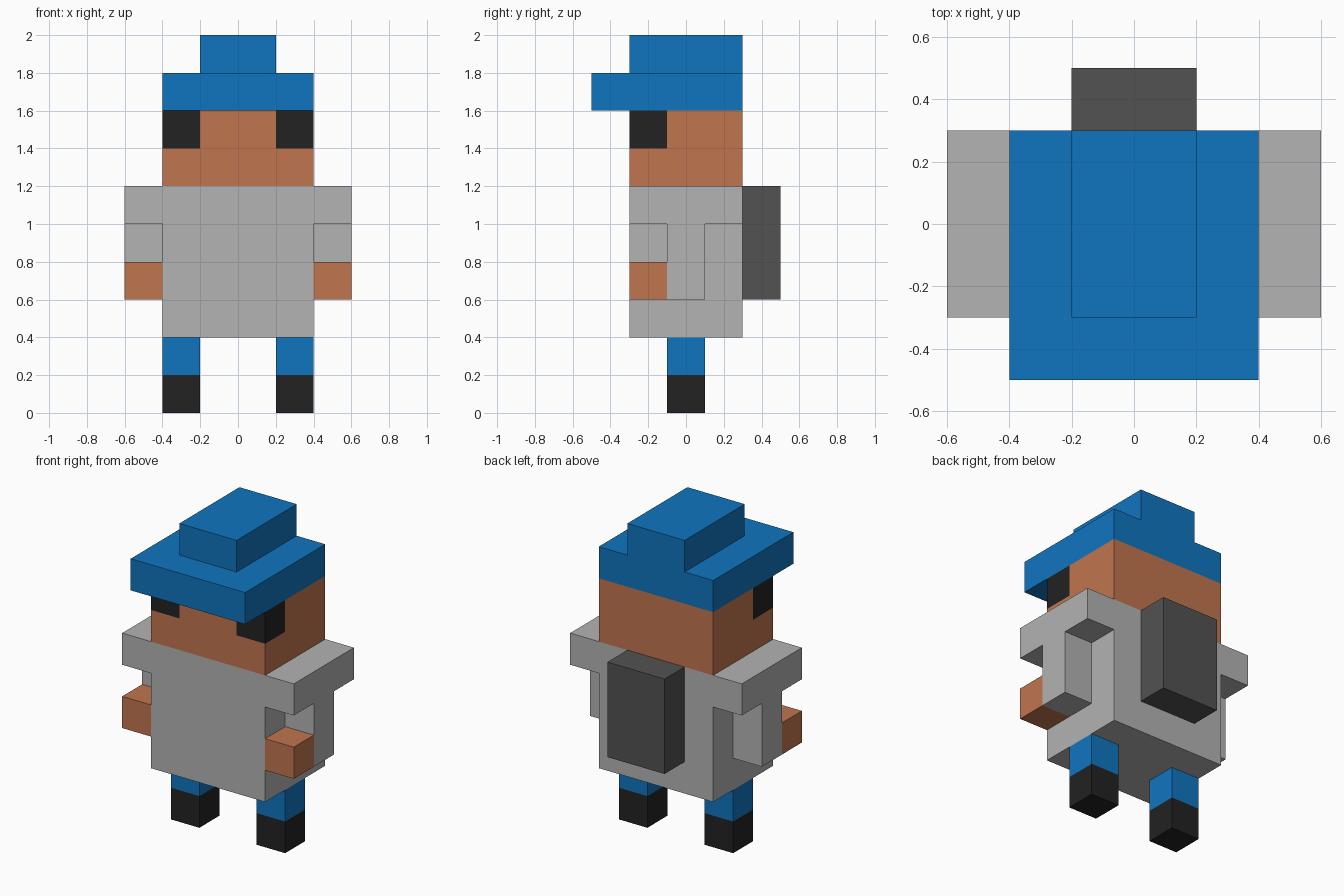
import bpy
import bmesh
from mathutils import Vector

default_cube = bpy.data.objects.get("Cube")
if default_cube:
    bpy.data.objects.remove(default_cube, do_unlink=True)


def material(name, *rgb):
    mat = bpy.data.materials.new(name)
    mat.use_nodes = True
    mat.diffuse_color = (*rgb, 1)
    mat.node_tree.nodes["Principled BSDF"].inputs["Base Color"].default_value = (*rgb, 1)
    return mat


blue = material("blue cloth", 0.005, 0.178, 0.521)
skin = material("skin", 0.527, 0.178, 0.076)
grey = material("light grey cloth", 0.451, 0.451, 0.451)
dark = material("dark grey pack", 0.084, 0.084, 0.084)
black = material("black", 0.016, 0.016, 0.016)


def block(name, low, high, mats, cuts=(), second=None, grow=None, push=()):
    """Box sliced at (axis, position) cuts; faces passing `second` take the
    second material, faces passing `grow` are extruded along each push."""
    low, high = Vector(low), Vector(high)
    bm = bmesh.new()
    bmesh.ops.create_cube(bm, size=1)
    for v in bm.verts:
        v.co = (low + high) / 2 + v.co * (high - low)
    for axis, position in cuts:
        normal = Vector((0, 0, 0))
        normal[axis] = 1
        bmesh.ops.bisect_plane(bm, geom=bm.verts[:] + bm.edges[:] + bm.faces[:],
                               plane_co=normal * position, plane_no=normal)
    for direction in push:
        direction = Vector(direction)
        bm.normal_update()
        faces = [f for f in bm.faces if f.normal.dot(direction.normalized()) > 0.9
                 and grow(f.calc_center_median())]
        new = bmesh.ops.extrude_face_region(bm, geom=faces)["geom"]
        bmesh.ops.translate(bm, vec=direction,
                            verts=[e for e in new if isinstance(e, bmesh.types.BMVert)])
        leftover = [f for f in faces if f.is_valid]
        if leftover:
            bmesh.ops.delete(bm, geom=leftover, context="FACES")
    bmesh.ops.recalc_face_normals(bm, faces=bm.faces[:])
    if second:
        for f in bm.faces:
            f.material_index = int(second(f.calc_center_median()))
    mesh = bpy.data.meshes.new(name)
    bm.to_mesh(mesh)
    bm.free()
    for mat in mats:
        mesh.materials.append(mat)
    obj = bpy.data.objects.new(name, mesh)
    bpy.context.collection.objects.link(obj)
    return obj


# Jacket: torso with wide shoulders and narrow hanging sleeves
block("jacket", (-0.4, -0.3, 0.4), (0.4, 0.3, 1.2), [grey],
      cuts=[(1, -0.1), (1, 0.1), (2, 0.6), (2, 1.0)],
      grow=lambda c: c.z > 1 or (abs(c.y) < 0.1 and c.z > 0.6),
      push=[(0.2, 0, 0), (-0.2, 0, 0)])

# Head with dark eyes wrapping round the front corners
block("head", (-0.4, -0.3, 1.2), (0.4, 0.3, 1.6), [skin, black],
      cuts=[(0, -0.2), (0, 0.2), (1, -0.1), (2, 1.4)],
      second=lambda c: c.z > 1.4 and abs(c.x) > 0.2 and c.y < -0.1)

# Hat: peaked brim with the crown raised from its top
block("hat", (-0.4, -0.5, 1.6), (0.4, 0.3, 1.8), [blue],
      cuts=[(0, -0.2), (0, 0.2), (1, -0.3)],
      grow=lambda c: abs(c.x) < 0.2 and c.y > -0.3, push=[(0, 0, 0.2)])

# Backpack
block("backpack", (-0.2, 0.3, 0.6), (0.2, 0.5, 1.2), [dark])

# Hands and legs, with the lower half of each leg a boot
for side, x in (("left", 0.2), ("right", -0.4)):
    block(side + "_leg", (x, -0.1, 0), (x + 0.2, 0.1, 0.4), [blue, black],
          cuts=[(2, 0.2)], second=lambda c: c.z < 0.2)
for side, x in (("left", 0.4), ("right", -0.6)):
    block(side + "_hand", (x, -0.3, 0.6), (x + 0.2, -0.1, 0.8), [skin])
